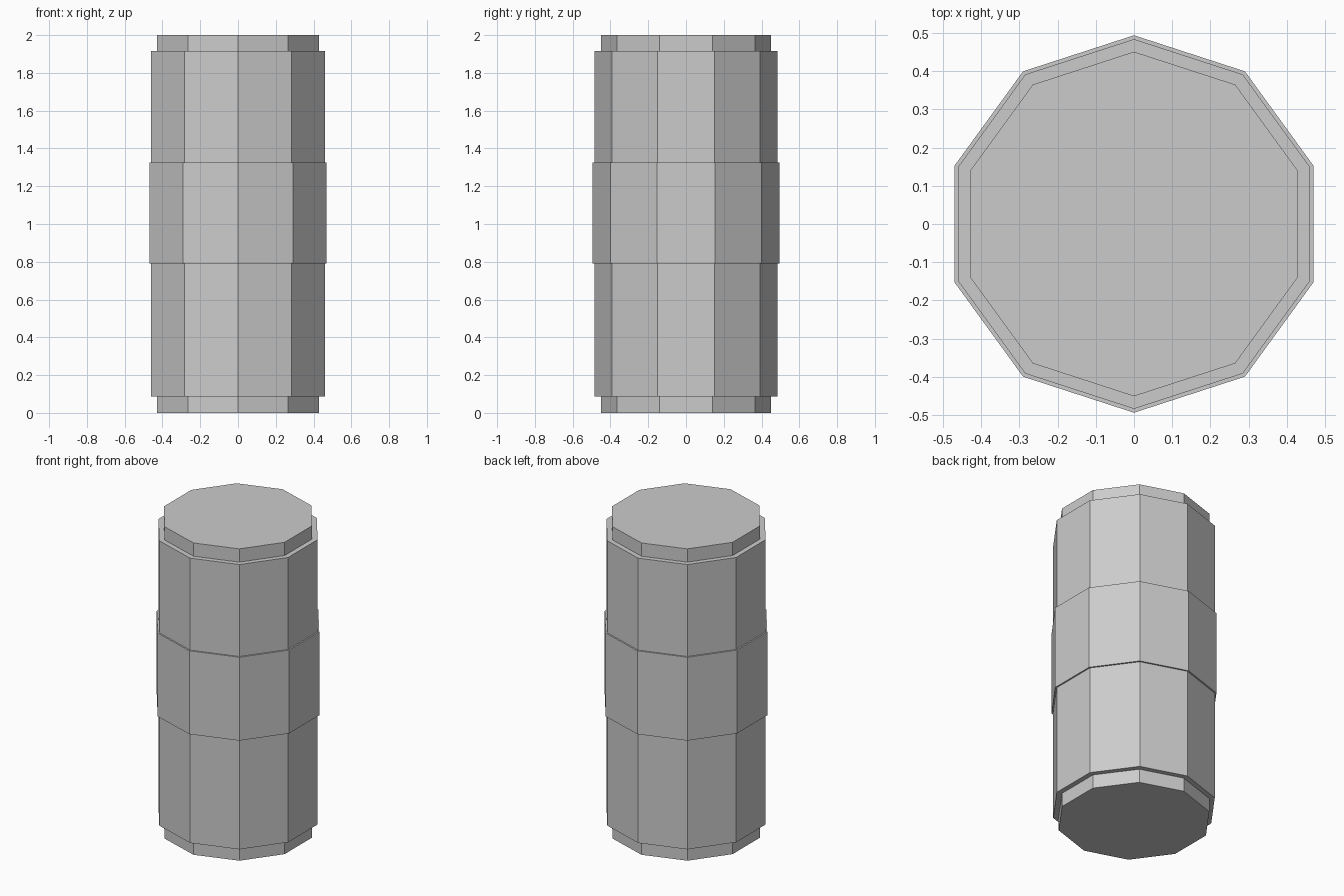
import bpy
import bmesh
from math import pi, sin, cos

cube = bpy.data.objects.get("Cube")
if cube:
    bpy.data.objects.remove(cube, do_unlink=True)

SIDES = 10

# Single plain grey finish
grey = bpy.data.materials.new("light_grey")
grey.use_nodes = True
colour = (0.6, 0.6, 0.6, 1.0)
grey.diffuse_color = colour
grey.node_tree.nodes["Principled BSDF"].inputs["Base Color"].default_value = colour


def prism(name, radius, bottom, top):
    """Flat-sided closed drum with a corner pointing to the front and back."""
    bm = bmesh.new()
    ring = []
    for i in range(SIDES):
        a = 2 * pi * i / SIDES - pi / 2
        ring.append(bm.verts.new((radius * cos(a), radius * sin(a), bottom)))
    base = bm.faces.new(ring)
    lift = bmesh.ops.extrude_face_region(bm, geom=[base], use_keep_orig=True)
    verts = [v for v in lift["geom"] if isinstance(v, bmesh.types.BMVert)]
    bmesh.ops.translate(bm, verts=verts, vec=(0, 0, top - bottom))
    bmesh.ops.recalc_face_normals(bm, faces=bm.faces)
    mesh = bpy.data.meshes.new(name)
    bm.to_mesh(mesh)
    bm.free()
    mesh.materials.append(grey)
    obj = bpy.data.objects.new(name, mesh)
    bpy.context.collection.objects.link(obj)
    return obj


# Inner core shows as a narrow rim at both ends
prism("core", 0.451, 0.0, 2.0)
# Main barrel
prism("barrel", 0.484, 0.088, 1.915)
# Slightly raised band around the middle
prism("middle_band", 0.494, 0.79, 1.325)
